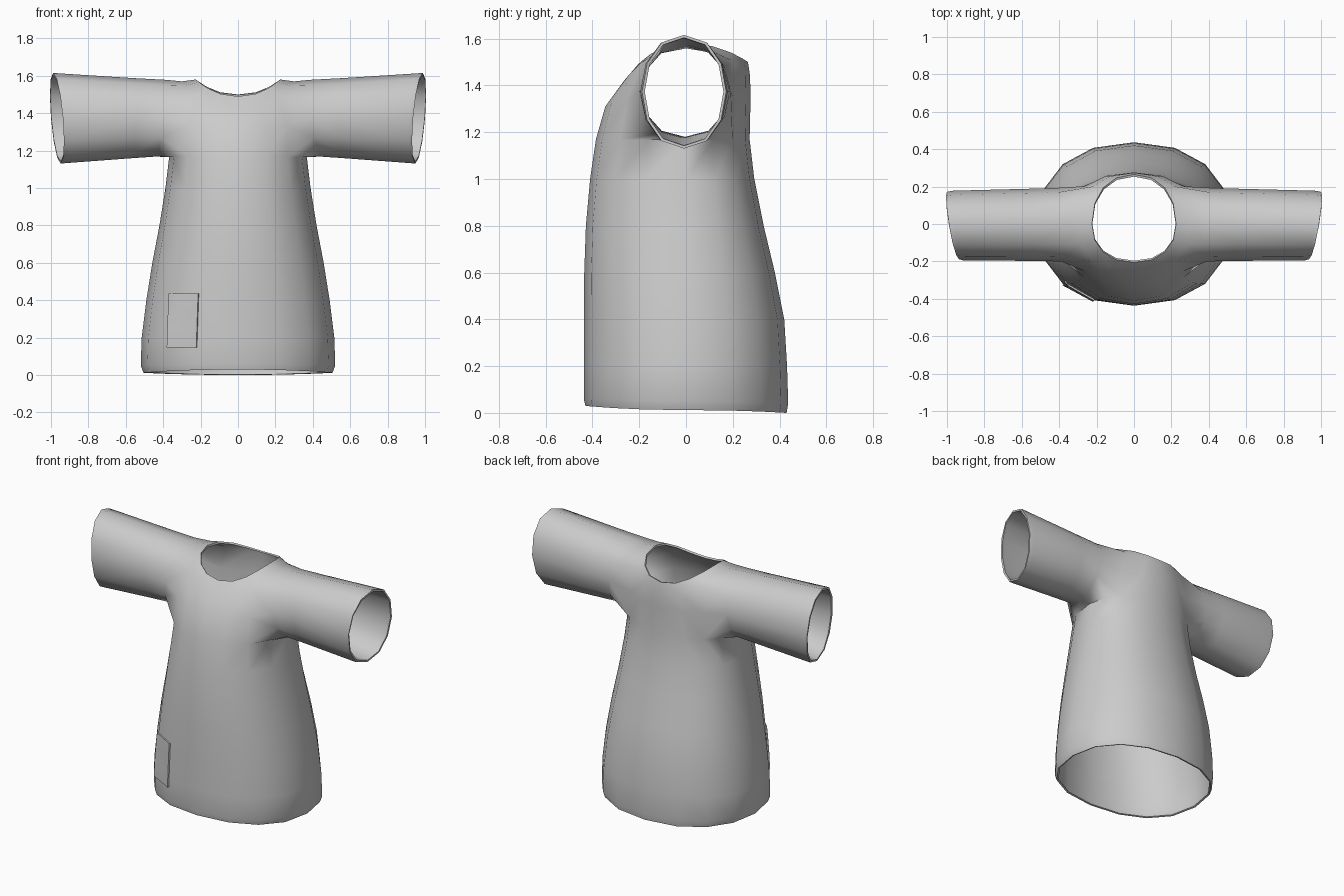
import bpy, bmesh
from math import cos, sin, pi, radians, copysign

cube = bpy.data.objects.get("Cube")
if cube:
    bpy.data.objects.remove(cube, do_unlink=True)

cloth = bpy.data.materials.new("grey_cloth")
cloth.use_nodes = True
cloth.diffuse_color = (0.6, 0.6, 0.6, 1)
cloth.node_tree.nodes["Principled BSDF"].inputs["Base Color"].default_value = (0.6, 0.6, 0.6, 1)


def make_object(name, bm):
    mesh = bpy.data.meshes.new(name)
    bm.to_mesh(mesh)
    bm.free()
    obj = bpy.data.objects.new(name, mesh)
    bpy.context.collection.objects.link(obj)
    mesh.materials.append(cloth)
    return obj


def finish(obj, angle):
    """Apply the modifiers, then smooth all but the sharp rims."""
    bpy.ops.object.select_all(action='DESELECT')
    obj.select_set(True)
    bpy.context.view_layer.objects.active = obj
    for mod in list(obj.modifiers):
        bpy.ops.object.modifier_apply(modifier=mod.name)
    bpy.ops.object.shade_smooth_by_angle(angle=radians(angle))


def power(v, e):
    return copysign(abs(v) ** e, v)


def bridge(bm, a, b, closed=False, skip=()):
    n = len(a)
    for i in range(n if closed else n - 1):
        if i not in skip:
            k = (i + 1) % n
            bm.faces.new((a[i], a[k], b[k], b[i]))


# Half of the body, hem to neckline:
# half width, front y, back y, side z, front z, back z
RINGS = [
    (0.505, -0.430, 0.430, 0.012, 0.030, 0.000),
    (0.520, -0.437, 0.437, 0.050, 0.060, 0.040),
    (0.515, -0.437, 0.432, 0.200, 0.200, 0.200),
    (0.490, -0.437, 0.420, 0.400, 0.400, 0.400),
    (0.458, -0.435, 0.380, 0.600, 0.600, 0.600),
    (0.420, -0.428, 0.332, 0.800, 0.800, 0.800),
    (0.388, -0.410, 0.292, 1.000, 1.000, 1.000),
    (0.368, -0.385, 0.272, 1.165, 1.170, 1.170),
    (0.360, -0.345, 0.276, 1.360, 1.310, 1.340),
    (0.300, -0.265, 0.274, 1.570, 1.420, 1.440),
    (0.225, -0.205, 0.265, 1.580, 1.490, 1.500),
]
HALF = 8
ARMPIT = 7

bm = bmesh.new()
rows = []
for width, front, back, z_side, z_front, z_back in RINGS:
    row = []
    for j in range(HALF + 1):
        t = -pi / 2 + pi * j / HALF
        c = 0 if j in (0, HALF) else cos(t)
        s = sin(t)
        y, z_end = (back, z_back) if s > 0 else (-front, z_front)
        e = 0.9
        row.append(bm.verts.new((width * power(c, e), y * power(s, e),
                                 z_side + (z_end - z_side) * s * s)))
    rows.append(row)
for r in range(len(rows) - 1):
    arm_hole = range(2, 6) if r in (ARMPIT, ARMPIT + 1) else ()
    bridge(bm, rows[r], rows[r + 1], skip=arm_hole)

# Sleeve, grown from the arm hole:
# centre x, x lean to back, x lean to top, front y, back y, centre z, half height
SLEEVE = [
    (0.410, 0.020, -0.030, -0.200, 0.192, 1.373, 0.205),
    (0.560, 0.020, -0.010, -0.197, 0.188, 1.373, 0.214),
    (0.940, 0.026, 0.020, -0.195, 0.178, 1.373, 0.240),
    (0.968, 0.032, 0.020, -0.188, 0.172, 1.373, 0.243),
]
low, mid, high = rows[ARMPIT:ARMPIT + 3]
previous = low[2:7] + [mid[6]] + high[6:1:-1] + [mid[2]]
for x, lean_back, lean_top, front, back, z, height in SLEEVE:
    loop = []
    for i in range(12):
        t = radians(30 * i - 150)
        c, s = cos(t), sin(t)
        loop.append(bm.verts.new((x + lean_back * c + lean_top * s,
                                  (front + back) / 2 + (back - front) / 2 * power(c, 0.9),
                                  z + height * s)))
    bridge(bm, previous, loop, closed=True)
    previous = loop

tunic = make_object("tunic", bm)
mirror = tunic.modifiers.new("mirror", 'MIRROR')
mirror.use_clip = True
shell = tunic.modifiers.new("cloth_thickness", 'SOLIDIFY')
shell.thickness = 0.012
shell.offset = -1
finish(tunic, 60)

# Patch pocket on the right of the front, laid on to the cloth
bm = bmesh.new()
bmesh.ops.create_grid(bm, x_segments=6, y_segments=6, size=0.5)
for v in bm.verts:
    u, w = v.co.x, v.co.y
    v.co = (-0.293 + 0.155 * u + 0.010 * w, -0.7, 0.291 + 0.288 * w)
pocket = make_object("pocket", bm)
wrap = pocket.modifiers.new("lay_on_cloth", 'SHRINKWRAP')
wrap.target = tunic
wrap.wrap_method = 'PROJECT'
wrap.use_project_x = wrap.use_project_z = False
wrap.use_project_y = True
wrap.use_positive_direction = True
wrap.use_negative_direction = False
wrap.wrap_mode = 'ABOVE_SURFACE'
wrap.offset = 0.009
plate = pocket.modifiers.new("cloth_thickness", 'SOLIDIFY')
plate.thickness = 0.009
plate.offset = -1
finish(pocket, 40)
